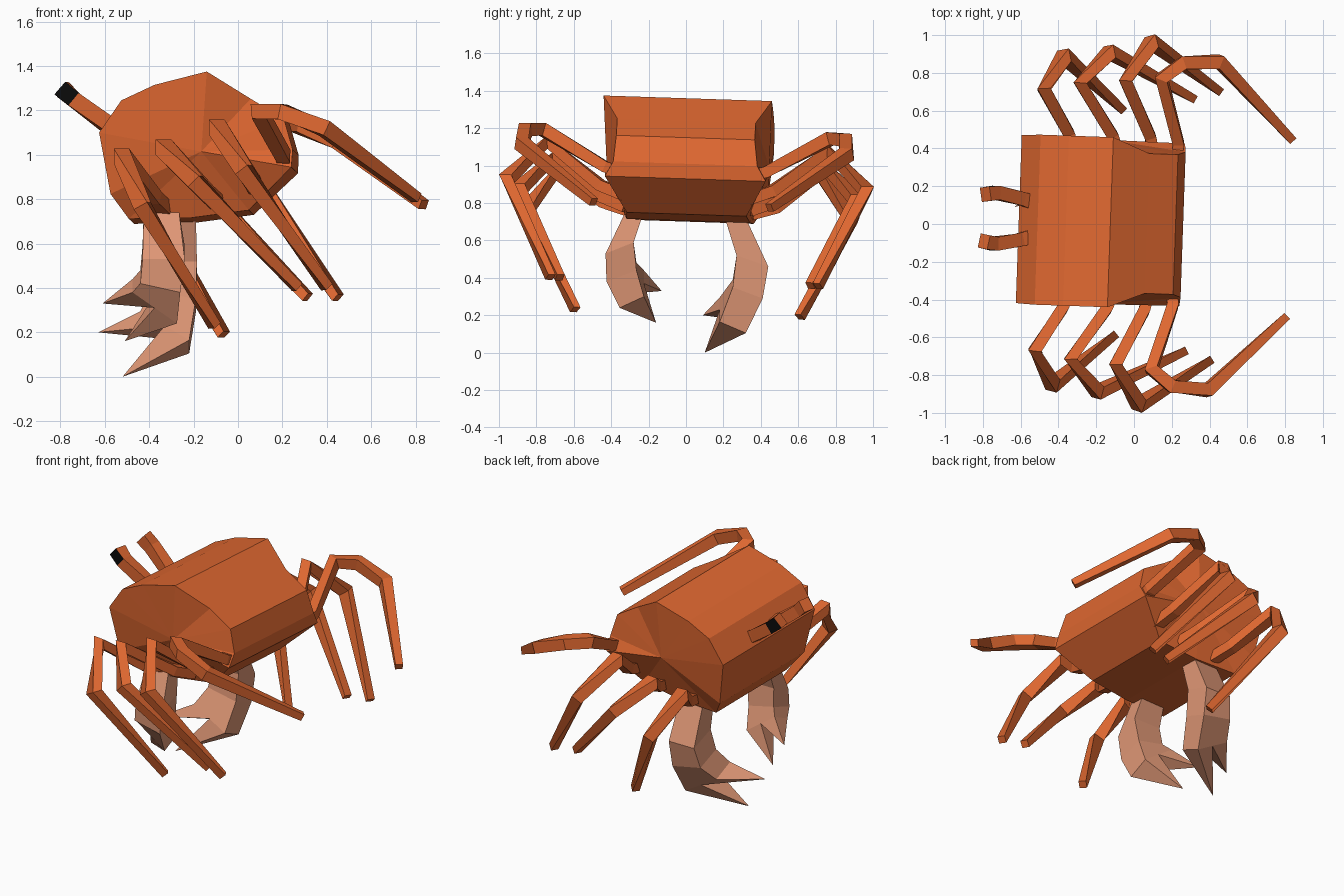
import bpy, bmesh
from mathutils import Vector

if "Cube" in bpy.data.objects:
    bpy.data.objects.remove(bpy.data.objects["Cube"])


def material(name, rgb):
    m = bpy.data.materials.new(name)
    m.diffuse_color = (*rgb, 1)
    m.use_nodes = True
    m.node_tree.nodes["Principled BSDF"].inputs["Base Color"].default_value = m.diffuse_color
    return m


ORANGE = material("shell_orange", (0.74, 0.137, 0.03))
SALMON = material("claw_salmon", (0.74, 0.31, 0.18))
BLACK = material("eye_black", (0.003, 0.003, 0.003))


def lean(p):
    """Slight turn and roll shared by the body, legs and eyes."""
    x, y, z = p
    return Vector((x + 0.035 * y, y - 0.035 * x + 0.005, z - 0.033 * y))


def make(name, verts, faces, mats):
    me = bpy.data.meshes.new(name)
    me.from_pydata([tuple(v) for v in verts], [], faces)
    for m in mats:
        me.materials.append(m)
    bm = bmesh.new()
    bm.from_mesh(me)
    bmesh.ops.recalc_face_normals(bm, faces=bm.faces)
    bm.to_mesh(me)
    bm.free()
    ob = bpy.data.objects.new(name, me)
    bpy.context.collection.objects.link(ob)
    return ob


def ring_faces(rings):
    """Side quads joining successive four-point rings."""
    return [(4 * r + i, 4 * r + (i + 1) % 4, 4 * r + 4 + (i + 1) % 4, 4 * r + 4 + i)
            for r in range(rings - 1) for i in range(4)]


def tube(name, path, radii, mats):
    """Four-sided tapering tube along a path."""
    pts = [Vector(p) for p in path]
    verts = []
    for i, p in enumerate(pts):
        before = (p - pts[i - 1]).normalized() if i else Vector()
        after = (pts[i + 1] - p).normalized() if i < len(pts) - 1 else Vector()
        t = (before + after).normalized()
        a = t.cross(Vector((0, 0, 1))).normalized()
        b = a.cross(t).normalized()
        r = radii[i]
        verts += [lean(p + a * u * r + b * v * r) for u, v in ((1, 1), (-1, 1), (-1, -1), (1, -1))]
    n = len(pts)
    faces = ring_faces(n) + [(3, 2, 1, 0), tuple(range(4 * n - 4, 4 * n))]
    return make(name, verts, faces, mats)


# Body: side profile with a half width at every corner (x, z, half width)
profile = [(-0.61, 1.085, 0.445), (-0.51, 1.23, 0.45), (-0.36, 1.30, 0.45),
           (-0.125, 1.36, 0.45), (0.07, 1.24, 0.37), (0.22, 1.15, 0.37),
           (0.26, 1.01, 0.385), (0.255, 0.93, 0.43), (0.06, 0.74, 0.32),
           (-0.20, 0.705, 0.33), (-0.48, 0.70, 0.34), (-0.56, 0.81, 0.41)]
n = len(profile)
verts = [lean((x, s * w, z)) for s in (-1, 1) for x, z, w in profile]
verts += [lean((-0.15, s * 0.435, 1.0)) for s in (-1, 1)]
faces = [(i, (i + 1) % n, n + (i + 1) % n, n + i) for i in range(n)]
for side in (0, 1):
    faces += [(side * n + i, side * n + (i + 1) % n, 2 * n + side) for i in range(n)]
make("body", verts, faces, [ORANGE])

# Legs: four pairs of bent square tubes
legs = [
    [(-0.32, 0.33, 0.75), (-0.36, 0.46, 0.79), (-0.50, 0.69, 0.97), (-0.40, 0.87, 0.74), (-0.085, 0.60, 0.21)],
    [(-0.08, 0.33, 0.77), (-0.13, 0.46, 0.82), (-0.31, 0.73, 1.01), (-0.16, 0.90, 0.85), (0.29, 0.67, 0.38)],
    [(0.10, 0.33, 0.83), (0.07, 0.46, 0.88), (-0.07, 0.75, 1.10), (0.06, 0.96, 0.90), (0.425, 0.715, 0.38)],
    [(0.21, 0.33, 0.95), (0.22, 0.43, 0.98), (0.12, 0.77, 1.17), (0.23, 0.855, 1.165), (0.42, 0.87, 1.09),
     (0.82, 0.47, 0.79)],
]
for number, path in enumerate(legs, 1):
    radii = [0.03, 0.03] + [0.035] * (len(path) - 3) + [0.022]
    for s, side in ((-1, "front"), (1, "back")):
        tube(f"leg_{number}_{side}", [(x, s * y, z) for x, y, z in path], radii, [ORANGE])

# Eye stalks with a black outward patch on the tip segment
for s, side in ((-1, "front"), (1, "back")):
    path = [(-0.52, s * 0.085, 1.09), (-0.60, s * 0.11, 1.145),
            (-0.735, s * 0.135, 1.245), (-0.79, s * 0.125, 1.295)]
    stalk = tube(f"eye_stalk_{side}", path, [0.04, 0.036, 0.036, 0.038], [ORANGE, BLACK])
    for f in stalk.data.polygons:
        if f.normal.y * s > 0.7 and f.center.x < -0.74:
            f.material_index = 1


# Claws: lofted arm ending in two pointed fingers
def claw(name, side, rings, tips):
    verts = []
    for c, a, b in rings:
        c, a, b = Vector(c), Vector(a), Vector((0, side * b[0], b[1]))
        verts += [c + a + b, c - a + b, c - a - b, c + a - b]
    k = len(verts)
    p, q, r, t = verts[-4:]
    faces = ring_faces(len(rings)) + [(3, 2, 1, 0)]
    # split the last ring into an upper and a lower finger
    verts += [(p + q) / 2, (r + t) / 2, Vector(tips[0]), Vector(tips[1])]
    faces += [(k - 3, k - 2, k + 2), (k - 2, k + 1, k + 2), (k + 1, k, k + 2), (k, k - 3, k + 2),
              (k, k + 1, k + 3), (k + 1, k - 1, k + 3), (k - 1, k - 4, k + 3), (k - 4, k, k + 3)]
    make(name, verts, faces, [SALMON])


claw("claw_front", -1, [
    ((-0.345, -0.28, 0.74), (0.08, 0, 0), (0.05, 0)),
    ((-0.335, -0.355, 0.56), (0.095, 0, 0), (0.075, -0.03)),
    ((-0.35, -0.345, 0.43), (0.09, 0, -0.02), (0.08, -0.03)),
    ((-0.375, -0.29, 0.34), (0.10, 0, -0.07), (0.065, -0.03)),
], [(-0.61, -0.13, 0.33), (-0.51, -0.16, 0.16)])
claw("claw_back", 1, [
    ((-0.27, 0.26, 0.73), (0.08, 0, 0), (0.055, 0)),
    ((-0.275, 0.355, 0.49), (0.09, 0, 0), (0.085, -0.03)),
    ((-0.29, 0.33, 0.34), (0.10, 0, -0.02), (0.08, -0.03)),
    ((-0.33, 0.25, 0.20), (0.11, 0, -0.065), (0.07, -0.03)),
], [(-0.63, 0.09, 0.20), (-0.52, 0.10, 0.0)])
